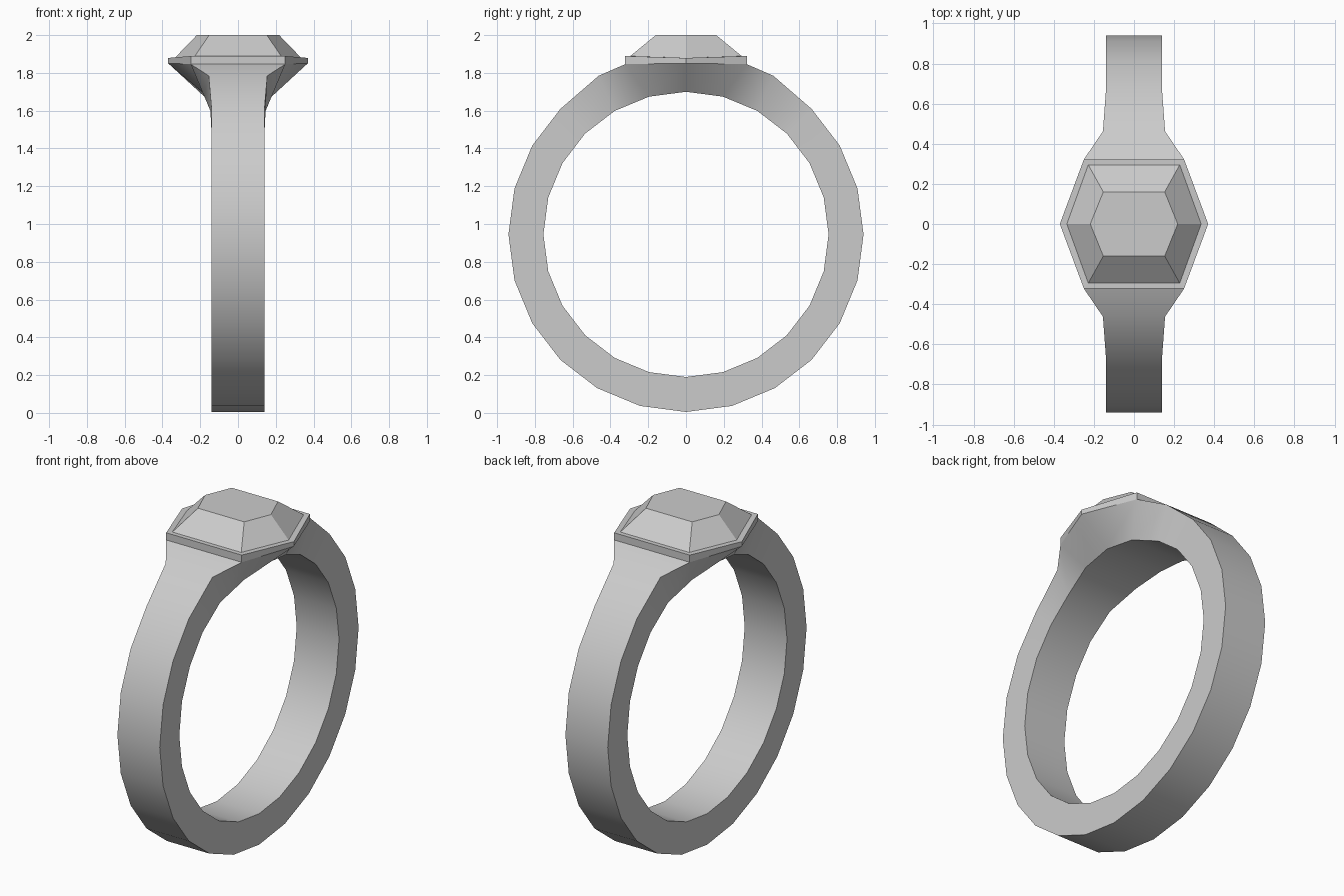
import bpy
from math import sin, cos, pi, radians

if "Cube" in bpy.data.objects:
    bpy.data.objects.remove(bpy.data.objects["Cube"])

N, R_OUT, R_IN, ZC = 24, 0.94, 0.755, 0.945


def make(name, verts, faces, smooth=False):
    mesh = bpy.data.meshes.new(name)
    mesh.from_pydata(verts, [], faces)
    obj = bpy.data.objects.new(name, mesh)
    bpy.context.collection.objects.link(obj)
    if smooth:
        bpy.ops.object.select_all(action='DESELECT')
        bpy.context.view_layer.objects.active = obj
        obj.select_set(True)
        bpy.ops.object.shade_smooth_by_angle(angle=radians(25))
    return obj


def hexagon(tip, tip_z, cx, cy, corner_z):
    return [(tip, 0, tip_z), (cx, cy, corner_z), (-cx, cy, corner_z),
            (-tip, 0, tip_z), (-cx, -cy, corner_z), (cx, -cy, corner_z)]


def bridge(rings, cap=False):
    verts = [v for r in rings for v in r]
    faces = []
    for k in range(len(rings) - 1):
        for i in range(6):
            j = (i + 1) % 6
            faces.append((k*6 + i, k*6 + j, k*6 + 6 + j, k*6 + 6 + i))
    if cap:
        faces.append(tuple(range(len(verts) - 6, len(verts))))
    return verts, faces


# Band: 24 cross-sections starting at the top, flaring into the shoulders
# steps from top: (outer half width, outer y, outer z, inner half width)
flare = {0: (0.37, 0.0, 1.851, 0.19),
         1: (0.25, 0.322, 1.846, 0.178),
         2: (0.155, 0.462, 1.785, 0.146)}
verts, faces = [], []
for i in range(N):
    a = 2 * pi * i / N
    step, side = min(i, N - i), (1 if i <= N / 2 else -1)
    wo, y, z, wi = flare.get(
        step, (0.14, R_OUT * sin(a) * side, ZC + R_OUT * cos(a), 0.14))
    y *= side
    yi, zi = R_IN * sin(a), ZC + R_IN * cos(a)
    verts += [(-wo, y, z), (wo, y, z), (wi, yi, zi), (-wi, yi, zi)]
    n = (i + 1) % N
    for k in range(4):
        if k == 0 and i in (0, N - 1):
            continue  # left open: the setting sits here
        m = (k + 1) % 4
        faces.append((i*4 + k, i*4 + m, n*4 + m, n*4 + k))
band = make("ring_band", verts, [f[::-1] for f in faces], smooth=True)

# Setting: thin hexagonal rim
seat = hexagon(0.335, 1.879, 0.228, 0.295, 1.889)
make("gem_setting", *bridge([hexagon(0.37, 1.851, 0.25, 0.322, 1.846),
                             hexagon(0.37, 1.879, 0.25, 0.322, 1.889),
                             seat]))

# Gem: tapered hexagonal crown with a flat table
make("gem", *bridge([seat, hexagon(0.218, 2.0, 0.153, 0.16, 2.0)], cap=True))

# Consistent outward facing for the band
import bmesh
bm = bmesh.new()
bm.from_mesh(band.data)
bmesh.ops.recalc_face_normals(bm, faces=bm.faces)
bm.to_mesh(band.data)
bm.free()
